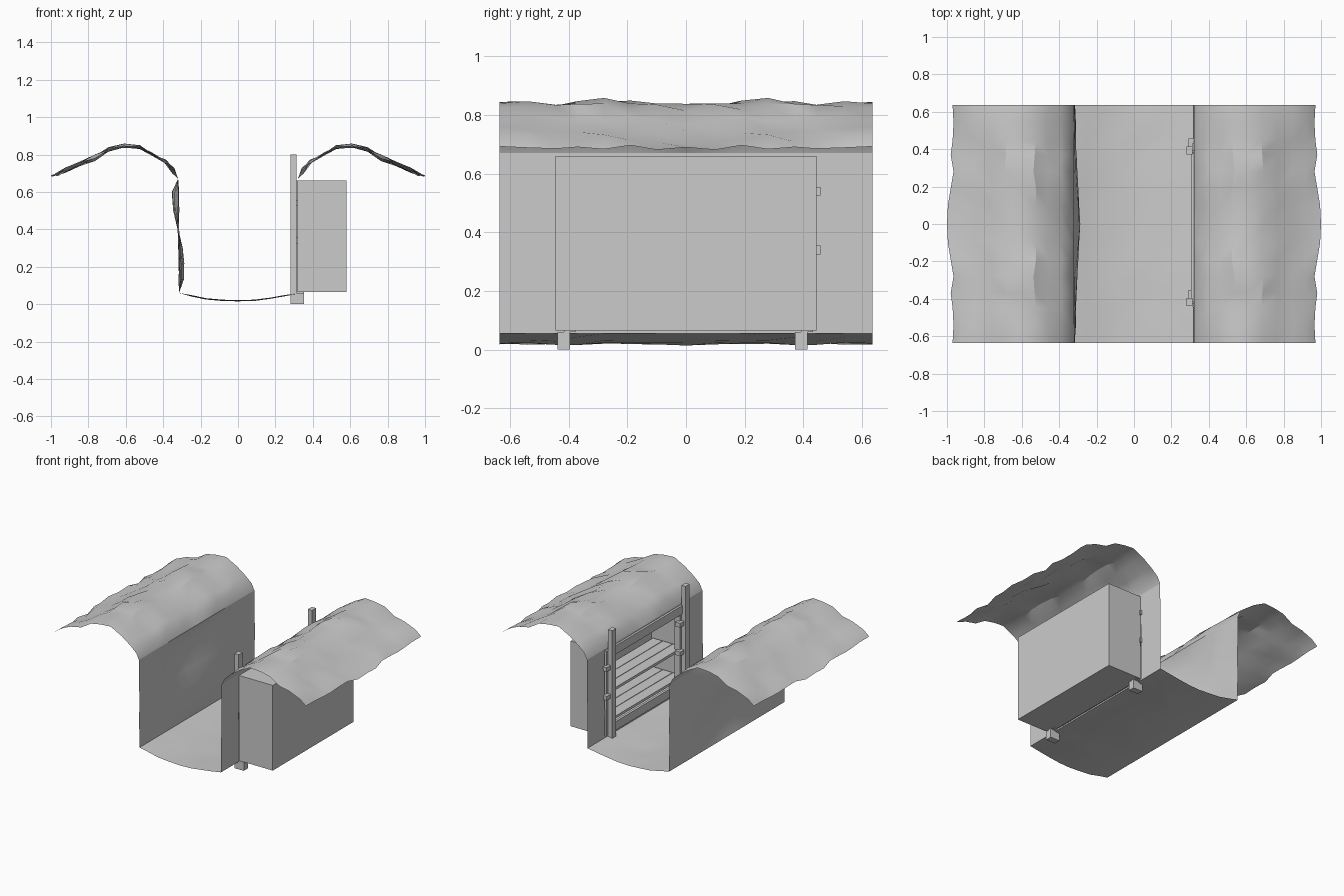
import bpy, bmesh, math, random

if "Cube" in bpy.data.objects:
    bpy.data.objects.remove(bpy.data.objects["Cube"])

random.seed(4)


def make_object(name, bm, smooth=False):
    mesh = bpy.data.meshes.new(name)
    bm.to_mesh(mesh)
    bm.free()
    ob = bpy.data.objects.new(name, mesh)
    bpy.context.collection.objects.link(ob)
    for p in mesh.polygons:
        p.use_smooth = smooth
    return ob


def box(name, x0, x1, y0, y1, z0, z1, open_left=False):
    bm = bmesh.new()
    bmesh.ops.create_cube(bm, size=1)
    for v in bm.verts:
        v.co = ((x0 + x1) / 2 + v.co.x * (x1 - x0),
                (y0 + y1) / 2 + v.co.y * (y1 - y0),
                (z0 + z1) / 2 + v.co.z * (z1 - z0))
    if open_left:
        bm.normal_update()
        side = [f for f in bm.faces if f.normal.x < -0.9]
        bmesh.ops.delete(bm, geom=side, context='FACES')
    return make_object(name, bm)


# Rows along the trench, mirrored about y = 0
half = [0.1, 0.19, 0.28, 0.37, 0.445, 0.54, 0.637]
rows = [-y for y in reversed(half)] + [0.0] + half
edge_x = {0.0: 1.0, 0.1: 0.995, 0.19: 0.98, 0.28: 0.965, 0.37: 0.98,
          0.445: 0.97, 0.54: 0.965, 0.637: 0.97}


def sheet(name, profile, offset, skip=None):
    """Sweep a profile along y, displacing each point with offset(i, x, z, |y|)."""
    bm = bmesh.new()
    cache = {}
    grid = []
    for y in rows:
        line = []
        for i, (x, z) in enumerate(profile):
            key = (i, abs(y))
            if key not in cache:
                cache[key] = offset(i, x, z, abs(y))
            nx, nz = cache[key]
            line.append(bm.verts.new((nx, y, nz)))
        grid.append(line)
    for j in range(len(rows) - 1):
        for i in range(len(profile) - 1):
            if skip and skip(i, (rows[j] + rows[j + 1]) / 2):
                continue
            bm.faces.new((grid[j][i], grid[j][i + 1], grid[j + 1][i + 1], grid[j + 1][i]))
    ob = make_object(name, bm, True)
    bpy.context.view_layer.objects.active = ob
    ob.select_set(True)
    bpy.ops.object.shade_smooth_by_angle(angle=math.radians(30))
    ob.select_set(False)
    return ob


# Earth banks (mirrored left and right)
bank = [(0.32, 0.67), (0.345, 0.725), (0.39, 0.765), (0.46, 0.805), (0.53, 0.838),
        (0.61, 0.848), (0.69, 0.832), (0.77, 0.79), (0.85, 0.752), (0.92, 0.722), (0.98, 0.685)]


def bank_offset(i, x, z, y):
    if i == 0:
        return x, z
    if i == len(bank) - 1:
        return edge_x[y], 0.685 + random.uniform(-0.008, 0.012)
    dip = 0.016 * max(0, 1 - y / 0.15)
    return x + random.uniform(-0.008, 0.008), z - dip + random.uniform(-0.014, 0.012)


right_bank = sheet("right_bank", bank, bank_offset)
left_bank = right_bank.copy()
left_bank.data = right_bank.data.copy()
left_bank.name = "left_bank"
for v in left_bank.data.vertices:
    v.co.x *= -1
left_bank.data.flip_normals()
bpy.context.collection.objects.link(left_bank)

# Trench floor
floor = [(-0.315, 0.06), (-0.25, 0.045), (-0.17, 0.028), (-0.08, 0.02), (0, 0.018),
         (0.08, 0.02), (0.17, 0.031), (0.25, 0.046), (0.315, 0.055)]
sheet("trench_floor", floor,
      lambda i, x, z, y: (x, z if i in (0, 8) else z + random.uniform(-0.004, 0.004)))

# Left earth wall, bulging low and hollow high around the middle
wall = [(-0.32, 0.67), (-0.32, 0.6), (-0.318, 0.5), (-0.318, 0.4),
        (-0.315, 0.3), (-0.315, 0.22), (-0.315, 0.13), (-0.315, 0.06)]
bulge = [0, -0.04, -0.03, -0.003, 0.018, 0.03, 0.02, 0]
sheet("left_wall", wall,
      lambda i, x, z, y: (x + bulge[i] * max(0, 1 - y / 0.45)
                          + (random.uniform(-0.006, 0.006) if 0 < i < 7 else 0), z))

# Right earth wall with the alcove opening left out
sheet("right_wall", [(0.315, 0.055), (0.315, 0.065), (0.317, 0.36), (0.32, 0.66), (0.32, 0.67)],
      lambda i, x, z, y: (x, z),
      skip=lambda i, y: i in (1, 2) and abs(y) < 0.445)

# Alcove recess, open toward the trench
box("alcove_shell", 0.318, 0.58, -0.445, 0.445, 0.065, 0.66, open_left=True)

# Shelves made of planks, with side battens
for s, z in enumerate((0.15, 0.35)):
    for k in range(3):
        x = 0.33 + k * 0.078
        box(f"shelf_{s}_plank_{k}", x, x + 0.074, -0.435, 0.435, z - 0.018, z)
    for side in (-1, 1):
        y = side * 0.425
        box(f"shelf_{s}_batten", 0.325, 0.565, y - 0.015, y + 0.015, z - 0.05, z - 0.018)

# Timber posts: tall front post and shorter post behind it
for n, y in enumerate((-0.417, 0.393)):
    box(f"front_post_{n}", 0.28, 0.312, y - 0.022, y + 0.022, 0.0, 0.8)
    yi = y + 0.02
    box(f"back_post_{n}", 0.312, 0.352, yi - 0.02, yi + 0.02, 0.06, 0.655)
    box(f"post_foot_{n}", 0.312, 0.352, y - 0.022, y + 0.022, 0.0, 0.06)
    # Small cross pegs at the post
    for z in (0.34, 0.54):
        box(f"peg_{n}", 0.292, 0.33, yi - 0.03, yi + 0.045, z - 0.015, z + 0.015)

# Rails across the top and bottom of the opening
box("top_rail", 0.305, 0.322, -0.41, 0.38, 0.6, 0.66)
box("bottom_rail", 0.305, 0.322, -0.41, 0.38, 0.07, 0.13)
